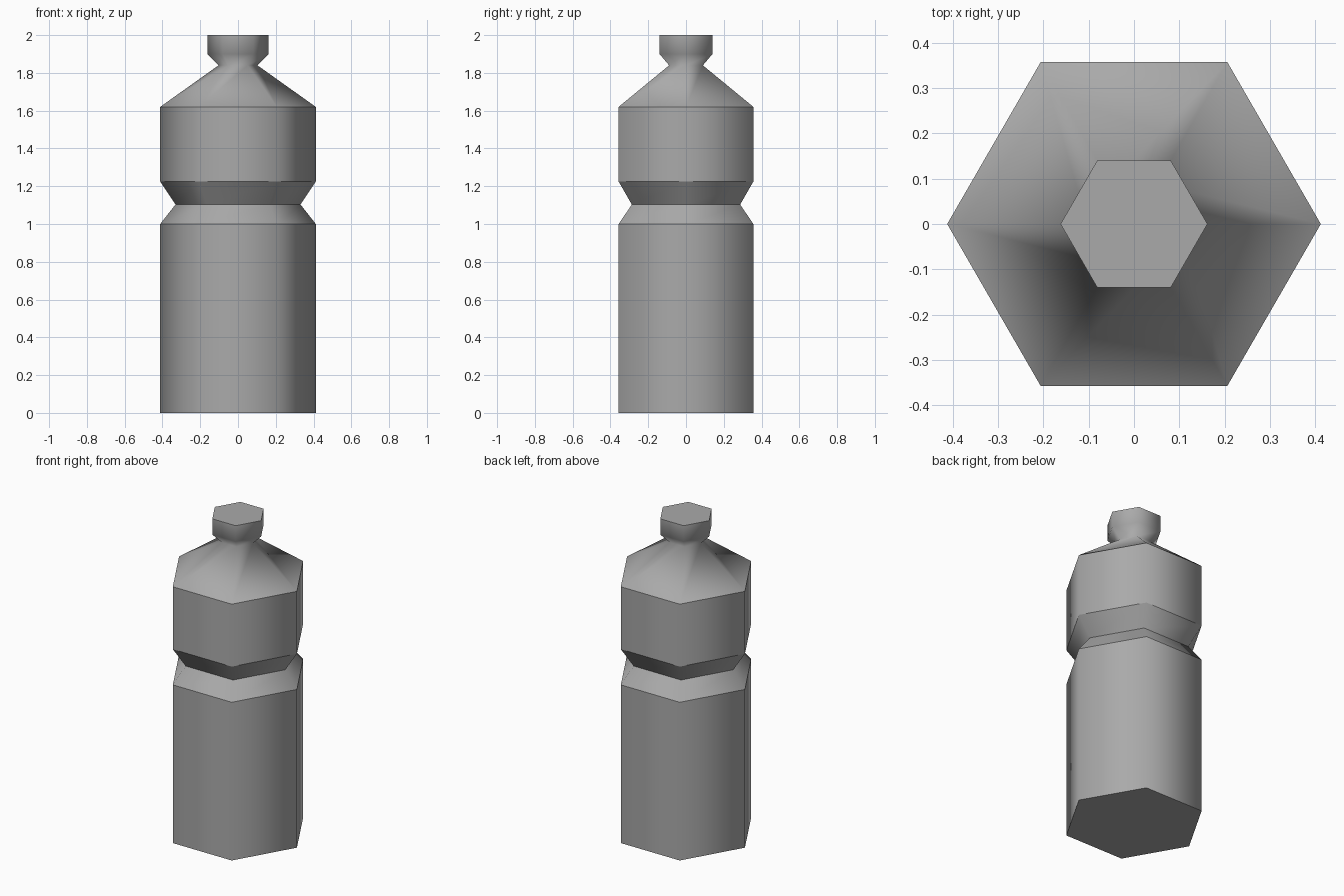
import bpy
import bmesh
from math import cos, sin, pi

cube = bpy.data.objects.get("Cube")
if cube:
    bpy.data.objects.remove(cube, do_unlink=True)

SIDES = 6

# Bottle profile from base to cap: radius, height, crisp ring
PROFILE = [
    (0.412, 0.0, True),
    (0.412, 1.0, True),
    (0.331, 1.103, True),   # grip groove
    (0.412, 1.225, True),
    (0.412, 1.62, True),    # shoulder
    (0.103, 1.84, False),   # neck
    (0.162, 1.9, False),    # cap
    (0.162, 2.0, True),
]

# Plain grey plastic
grey = bpy.data.materials.new("grey_plastic")
grey.use_nodes = True
colour = (0.4, 0.4, 0.4, 1)
grey.diffuse_color = colour
grey.node_tree.nodes["Principled BSDF"].inputs["Base Color"].default_value = colour


def lathe(name, profile, material):
    """Six-sided closed lathe, smooth around and sharp at crisp rings."""
    bm = bmesh.new()
    rings = []
    for radius, z, _ in profile:
        angles = [2 * pi * i / SIDES for i in range(SIDES)]
        rings.append([bm.verts.new((radius * cos(a), radius * sin(a), z)) for a in angles])
    for low, high in zip(rings, rings[1:]):
        for i in range(SIDES):
            j = (i + 1) % SIDES
            bm.faces.new((low[i], low[j], high[j], high[i]))
    bm.faces.new(rings[0][::-1])
    bm.faces.new(rings[-1])
    for face in bm.faces:
        face.smooth = True
    for ring, (_, _, crisp) in zip(rings, profile):
        for i in range(SIDES):
            bm.edges.get((ring[i], ring[(i + 1) % SIDES])).smooth = not crisp
    mesh = bpy.data.meshes.new(name)
    bm.to_mesh(mesh)
    bm.free()
    mesh.materials.append(material)
    obj = bpy.data.objects.new(name, mesh)
    bpy.context.collection.objects.link(obj)
    return obj


lathe("bottle", PROFILE, grey)
